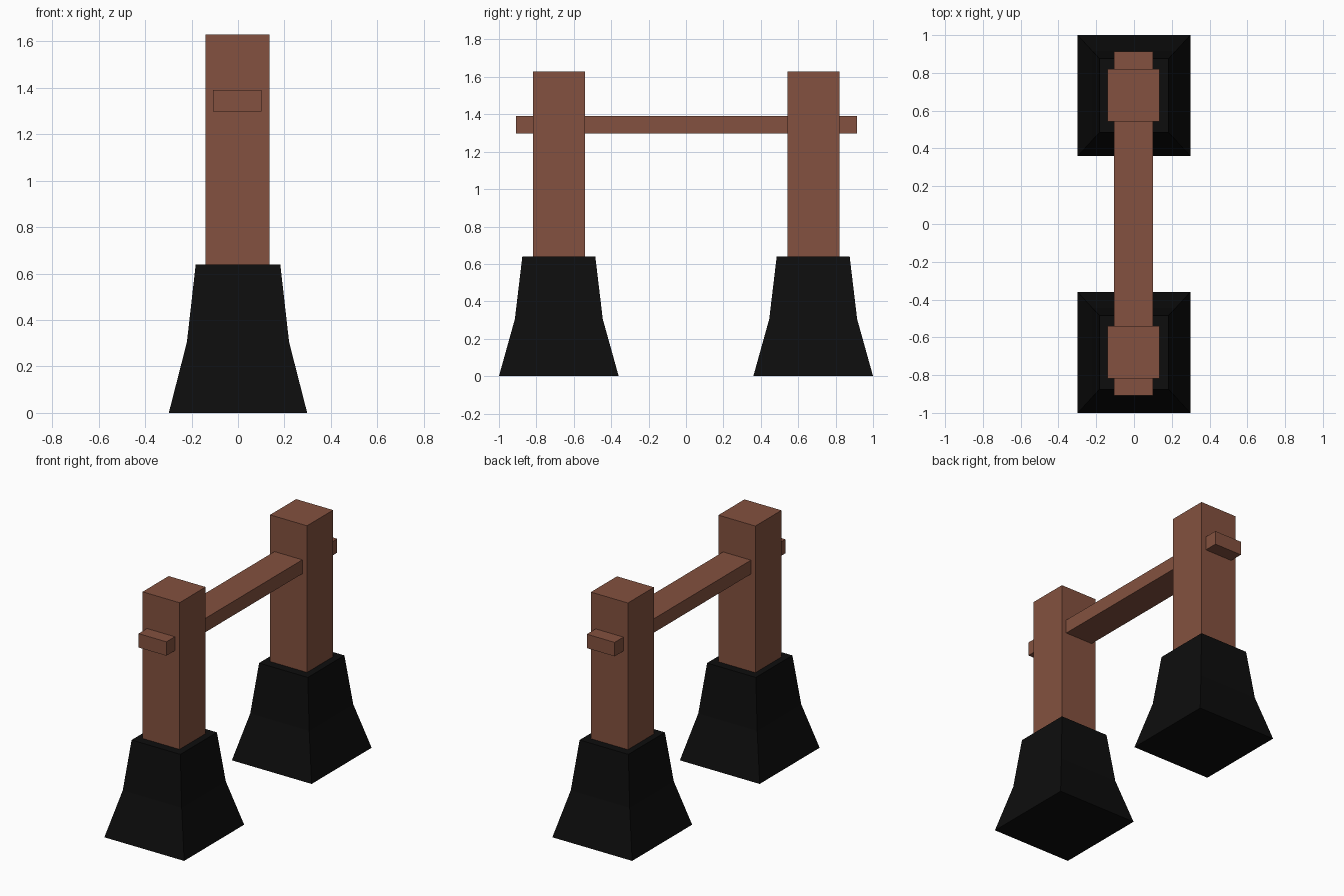
import bpy

if "Cube" in bpy.data.objects:
    bpy.data.objects.remove(bpy.data.objects["Cube"])


def material(name, rgb):
    mat = bpy.data.materials.new(name)
    mat.diffuse_color = (*rgb, 1)
    mat.use_nodes = True
    mat.node_tree.nodes["Principled BSDF"].inputs["Base Color"].default_value = mat.diffuse_color
    return mat


wood = material("brown_wood", (0.23, 0.083, 0.05))
black = material("black_base", (0.004, 0.004, 0.004))


def loft(name, rings, cx, cy, mat):
    """Stack of rectangles (half x, half y, z), joined by quads and capped."""
    verts = [(cx + sx * hx, cy + sy * hy, z)
             for hx, hy, z in rings
             for sx, sy in ((-1, -1), (1, -1), (1, 1), (-1, 1))]
    faces = [(3, 2, 1, 0)]
    for r in range(len(rings) - 1):
        a = 4 * r
        for i in range(4):
            j = (i + 1) % 4
            faces.append((a + i, a + j, a + 4 + j, a + 4 + i))
    n = len(verts)
    faces.append((n - 4, n - 3, n - 2, n - 1))
    mesh = bpy.data.meshes.new(name)
    mesh.from_pydata(verts, [], faces)
    mesh.materials.append(mat)
    obj = bpy.data.objects.new(name, mesh)
    bpy.context.collection.objects.link(obj)
    return obj


# Flared feet and square posts at both ends
for side, label in ((-1, "front"), (1, "back")):
    y = side * 0.68
    loft(label + "_base", [(0.298, 0.32, 0), (0.22, 0.235, 0.305), (0.182, 0.195, 0.64)],
         0, y, black)
    loft(label + "_post", [(0.138, 0.139, 0.62), (0.138, 0.139, 1.63)],
         -0.002, y + 0.001, wood)

# Rail passing through both posts
loft("cross_rail", [(0.104, 0.911, 1.297), (0.104, 0.911, 1.391)], -0.003, 0.003, wood)
